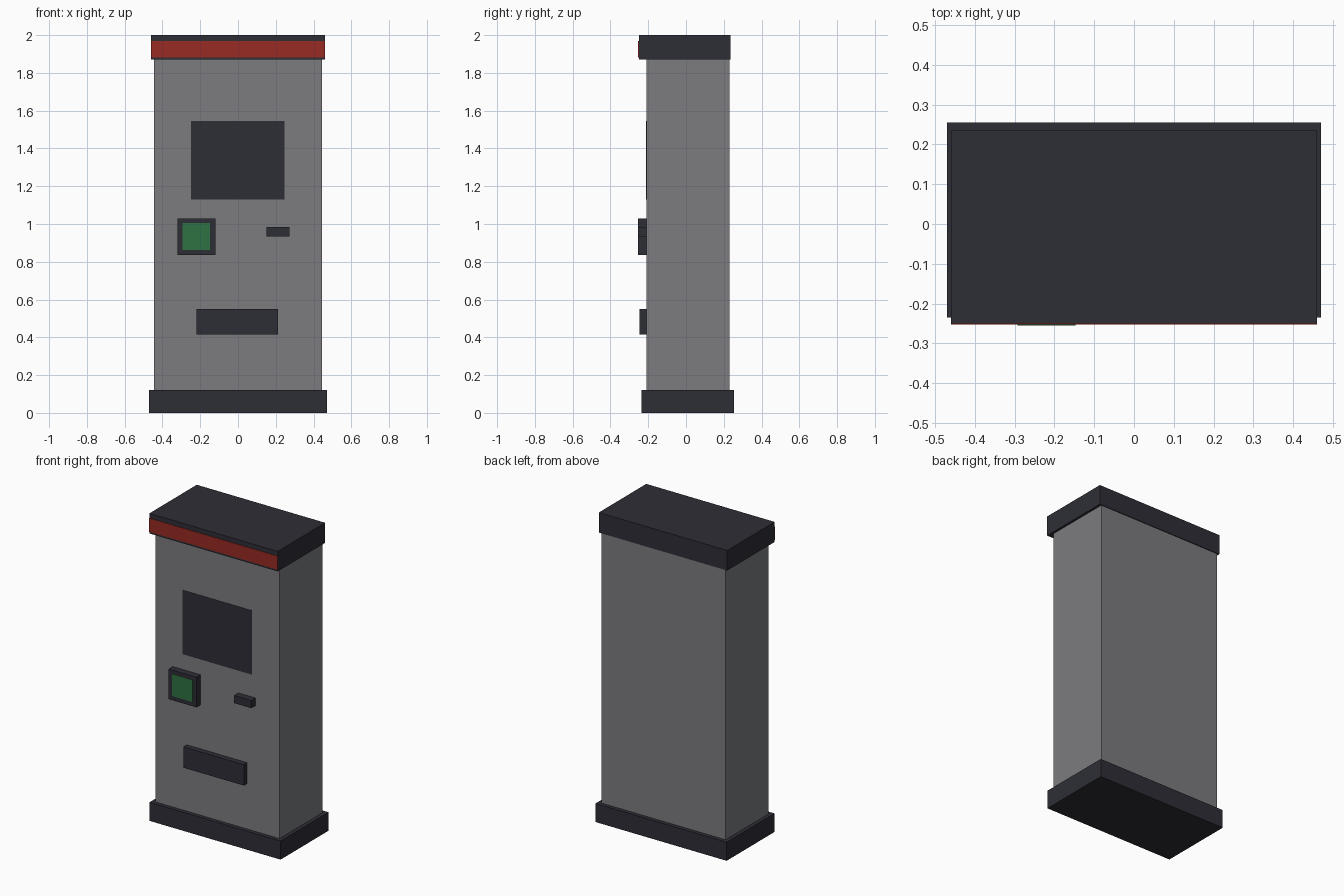
import bpy
from mathutils import Vector

if "Cube" in bpy.data.objects:
    bpy.data.objects.remove(bpy.data.objects["Cube"], do_unlink=True)


def material(name, rgb):
    mat = bpy.data.materials.new(name)
    mat.use_nodes = True
    colour = (*rgb, 1.0)
    mat.diffuse_color = colour
    mat.node_tree.nodes["Principled BSDF"].inputs["Base Color"].default_value = colour
    return mat


charcoal = material("charcoal", (0.027, 0.027, 0.037))
grey = material("grey", (0.2, 0.202, 0.215))
red = material("red", (0.31, 0.024, 0.016))
green = material("green", (0.028, 0.165, 0.055))


def box(name, x, y, z, mat):
    """Box spanning the given (min, max) range on each axis."""
    low, high = (Vector(corner) for corner in zip(x, y, z))
    bpy.ops.mesh.primitive_cube_add(size=1, location=(low + high) / 2)
    obj = bpy.context.object
    obj.name = name
    obj.scale = high - low
    bpy.ops.object.transform_apply(location=False, rotation=False, scale=True)
    obj.data.materials.append(mat)
    return obj


FRONT = -0.21  # front face of the cabinet

# Cabinet, plinth and overhanging cap
box("cabinet", (-0.445, 0.445), (FRONT, 0.23), (0.01, 1.9), grey)
box("base", (-0.47, 0.47), (-0.235, 0.255), (0, 0.12), charcoal)
box("cap", (-0.46, 0.46), (-0.25, 0.235), (1.87, 2), charcoal)
box("cap_stripe", (-0.46, 0.46), (-0.253, -0.249), (1.882, 1.97), red)

# Flat display
box("screen", (-0.25, 0.247), (FRONT - 0.002, FRONT + 0.002), (1.13, 1.545), charcoal)

# Card reader with green pad
box("reader", (-0.32, -0.12), (-0.253, FRONT + 0.01), (0.835, 1.03), charcoal)
box("reader_pad", (-0.293, -0.147), (-0.255, -0.25), (0.863, 1.005), green)

# Coin slot and ticket tray
box("coin_slot", (0.15, 0.272), (-0.253, FRONT + 0.01), (0.935, 0.985), charcoal)
box("ticket_tray", (-0.22, 0.213), (-0.245, FRONT + 0.01), (0.415, 0.55), charcoal)
